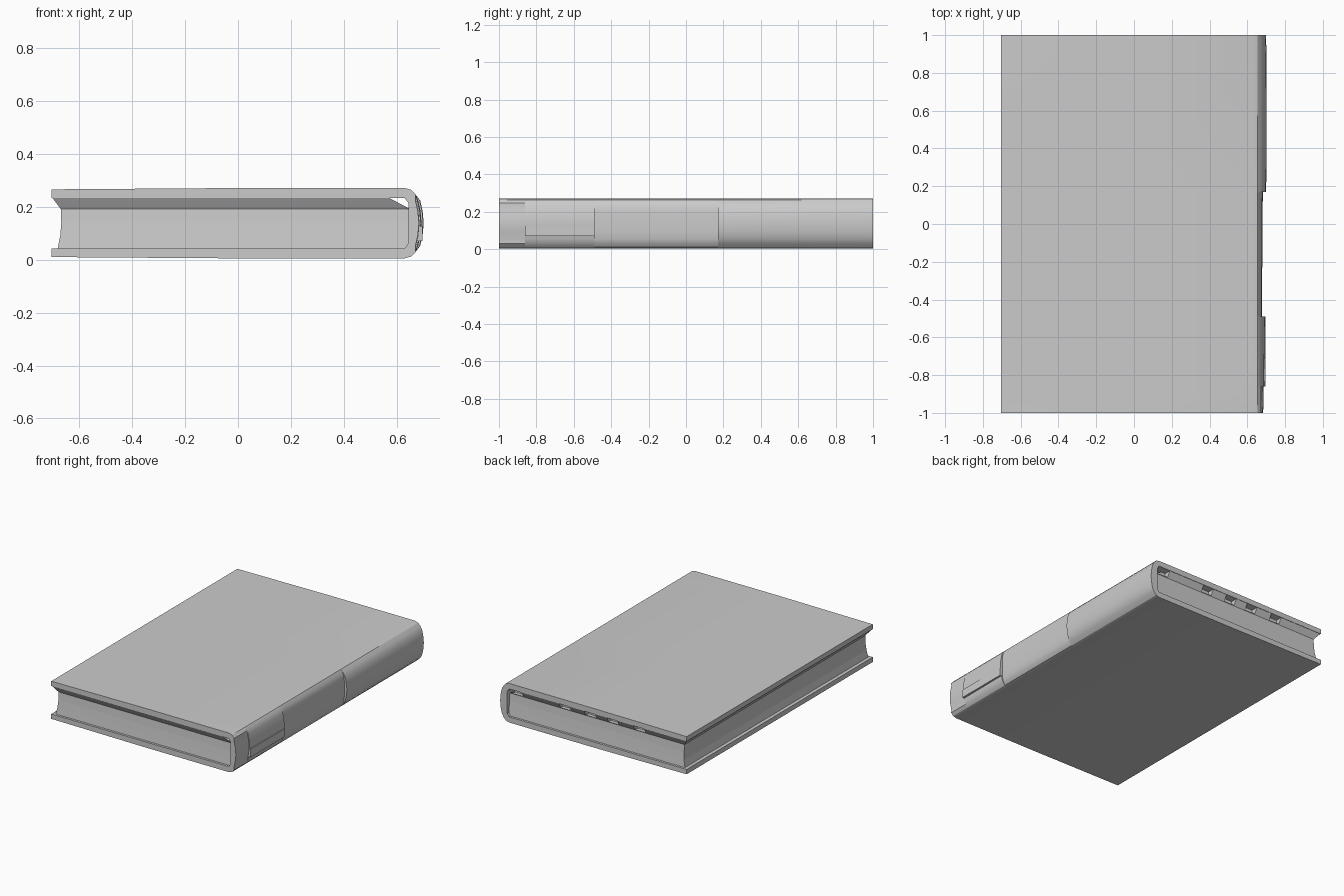
import bpy, bmesh

if "Cube" in bpy.data.objects:
    bpy.data.objects.remove(bpy.data.objects["Cube"])


def loft(name, rings, smooth=False):
    """Skin a list of equal-length closed rings and cap both ends."""
    bm = bmesh.new()
    loops = [[bm.verts.new(p) for p in r] for r in rings]
    n = len(loops[0])
    for a, b in zip(loops, loops[1:]):
        for i in range(n):
            j = (i + 1) % n
            bm.faces.new((a[i], a[j], b[j], b[i]))
    bm.faces.new(loops[0])
    bm.faces.new(loops[-1])
    bmesh.ops.recalc_face_normals(bm, faces=bm.faces)
    me = bpy.data.meshes.new(name)
    bm.to_mesh(me)
    bm.free()
    ob = bpy.data.objects.new(name, me)
    bpy.context.collection.objects.link(ob)
    if smooth:
        bpy.ops.object.select_all(action='DESELECT')
        bpy.context.view_layer.objects.active = ob
        ob.select_set(True)
        bpy.ops.object.shade_smooth_by_angle(angle=0.5)
    return ob


def box(name, x0, x1, y0, y1, z0, z1):
    return loft(name, [[(x0, y0, z), (x1, y0, z), (x1, y1, z), (x0, y1, z)]
                       for z in (z0, z1)])


MID = 0.138  # mid height of the book


def cover_ring(y, xm, flat):
    """C-shaped cover section: two boards joined round the spine."""
    k = 0.25 if flat else 1.0
    half = [(-0.705, 0.128), (0, 0.133), (0.63, 0.133), (0.655, 0.126),
            (0.672 if not flat else 0.668, 0.108), (xm - 0.013 * k, 0.085),
            (xm - 0.004 * k, 0.045)]
    inner = [(0.645, 0.075), (0.63, 0.095), (-0.705, 0.095)]
    pts = [(x, MID + h) for x, h in half] + [(xm, MID)]
    pts += [(x, MID - h) for x, h in reversed(half)]
    pts += [(x, MID - h) for x, h in reversed(inner)]
    pts += [(x, MID + h) for x, h in inner]
    return [(x, y, z) for x, z in pts]


# Cover, with the spine stepping in and out along its length
sections = [(-1, .684, 0), (-.86, .686, 0), (-.86, .691, 0), (-.49, .694, 0),
            (-.49, .677, 1), (.17, .682, 1), (.17, .70, 0), (.9, .702, 0), (1, .698, 0)]
loft("cover", [cover_ring(*s) for s in sections], smooth=True)

# Raised lower half of the spine label
box("spine_label", 0.66, 0.697, -0.86, -0.49, 0.07, 0.125)

# Page block: concave edges, flaring out under the upper board
levels = [(-0.682, 0.65, 0.985, 0.042), (-0.672, 0.65, 0.98, 0.09),
          (-0.668, 0.65, 0.975, 0.14), (-0.67, 0.65, 0.972, 0.192),
          (-0.702, 0.57, 0.998, 0.234)]
pages = loft("page_block", [[(a, -h, z), (b, -h, z), (b, h, z), (a, h, z)]
                            for a, b, h, z in levels])

# Small notches along the back of the pages, under the upper board
for i, x in enumerate((0.58, 0.22, 0.03, -0.14, -0.34)):
    cut = box(f"notch_cutter_{i}", x - 0.04, x + 0.04, 0.95, 1.05, 0.196, 0.26)
    cut.hide_render = True
    cut.hide_viewport = True
    mod = pages.modifiers.new("notch", 'BOOLEAN')
    mod.operation = 'DIFFERENCE'
    mod.solver = 'EXACT'
    mod.object = cut
